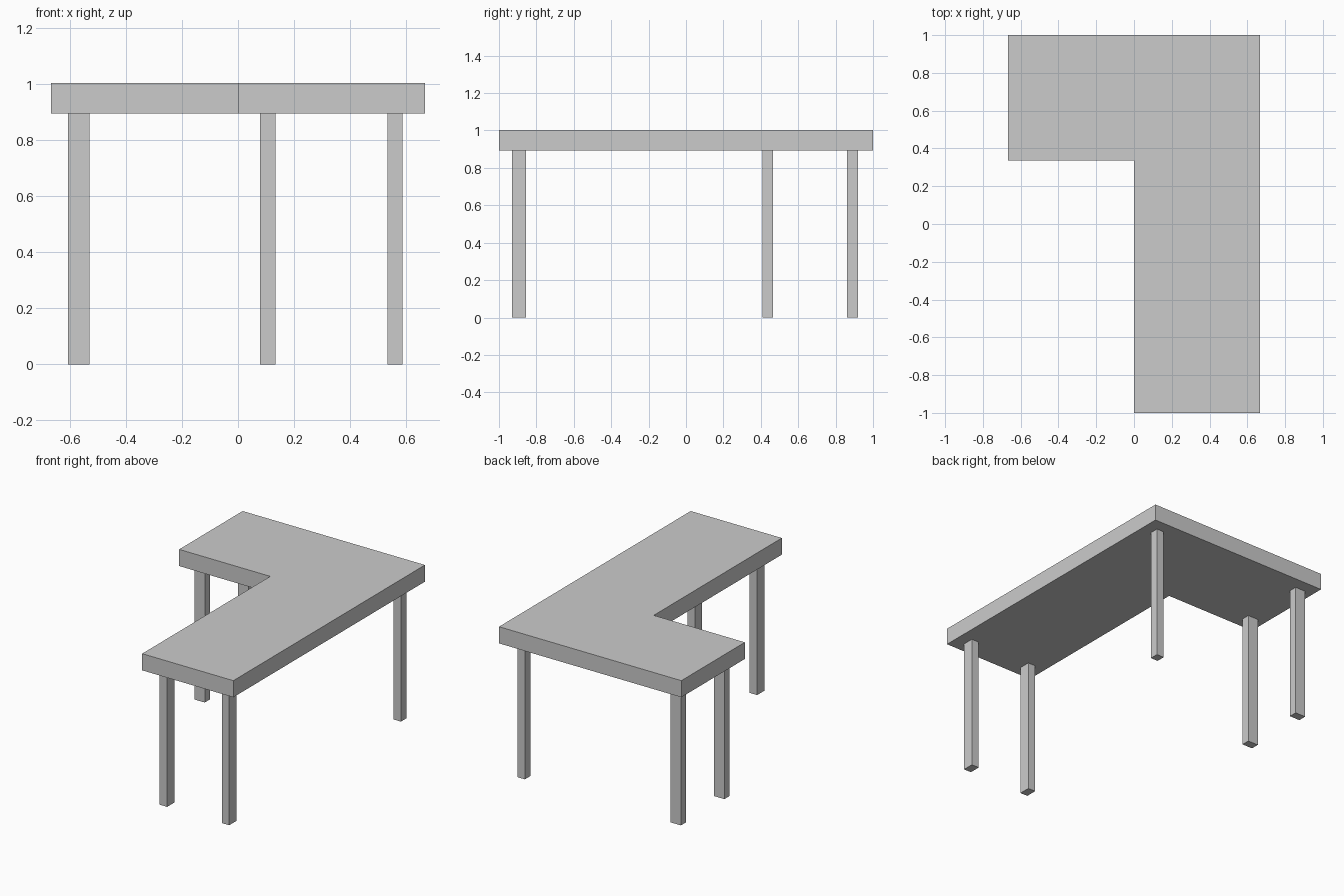
import bpy
import bmesh

if "Cube" in bpy.data.objects:
    bpy.data.objects.remove(bpy.data.objects["Cube"])

TOP_Z, UNDER_Z = 1.003, 0.893


def prism(name, outline, z0, z1):
    """Extrude a flat outline from z0 up to z1."""
    bm = bmesh.new()
    base = bm.faces.new([bm.verts.new((x, y, z0)) for x, y in outline])
    ext = bmesh.ops.extrude_face_region(bm, geom=[base], use_keep_orig=True)
    verts = [g for g in ext["geom"] if isinstance(g, bmesh.types.BMVert)]
    bmesh.ops.translate(bm, vec=(0, 0, z1 - z0), verts=verts)
    bmesh.ops.recalc_face_normals(bm, faces=bm.faces)
    mesh = bpy.data.meshes.new(name)
    bm.to_mesh(mesh)
    bm.free()
    obj = bpy.data.objects.new(name, mesh)
    bpy.context.collection.objects.link(obj)
    return obj


def leg(name, x0, x1, y0, y1):
    prism(name, [(x0, y0), (x1, y0), (x1, y1), (x0, y1)], 0, UNDER_Z)


# L-shaped table top
prism("table_top",
      [(0, -1), (0.666, -1), (0.666, 1), (-0.666, 1), (-0.666, 0.337), (0, 0.337)],
      UNDER_Z, TOP_Z)

# Pair of legs under the long arm
for name, x0 in (("front_leg_inner", 0.079), ("front_leg_outer", 0.533)):
    leg(name, x0, x0 + 0.054, -0.930, -0.855)

# Pair of legs under the short arm
for name, y0 in (("side_leg_inner", 0.410), ("side_leg_outer", 0.864)):
    leg(name, -0.606, -0.530, y0, y0 + 0.055)

# Single leg under the outer corner
leg("corner_leg", 0.533, 0.587, 0.862, 0.920)
